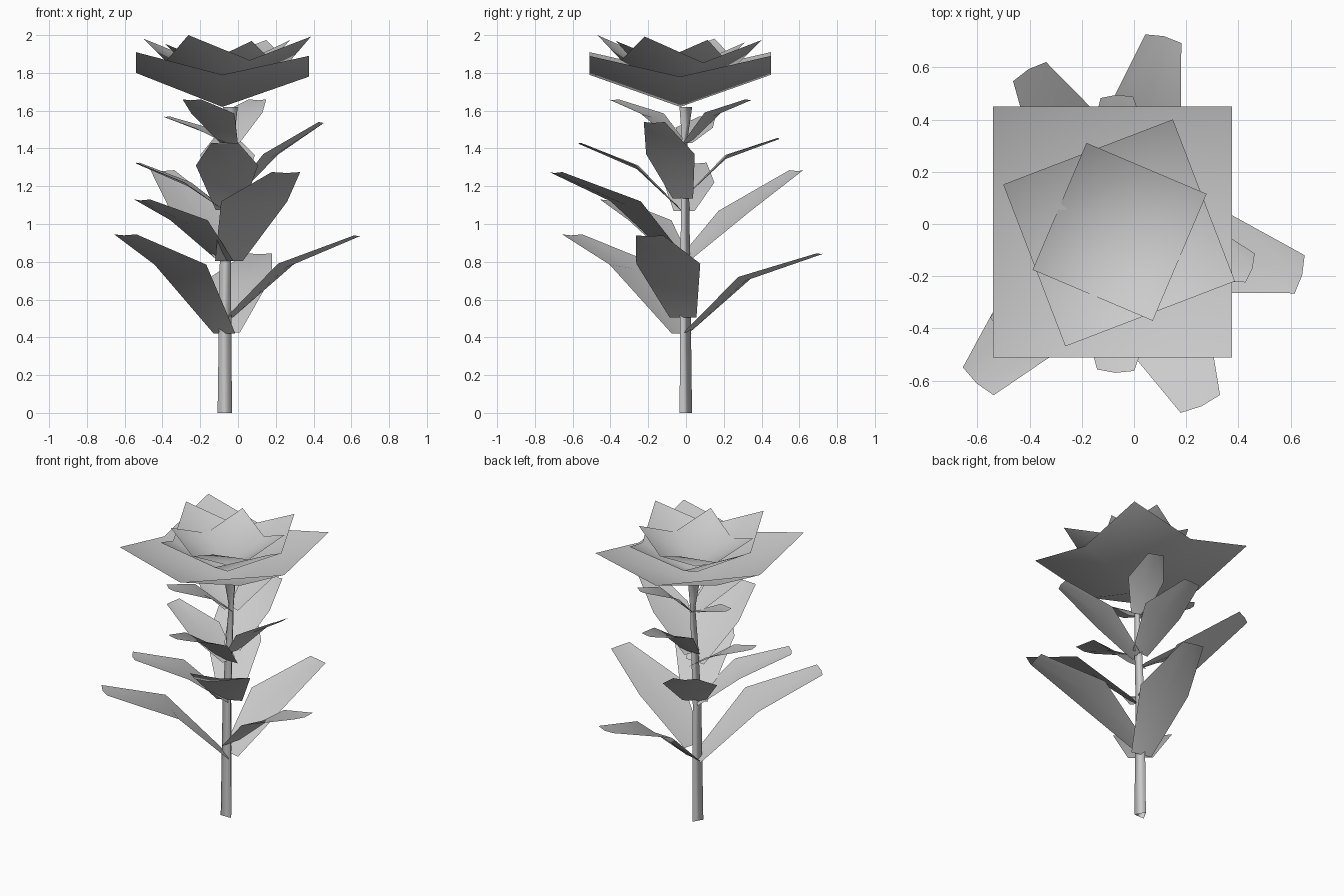
import bpy
from math import sin, cos, radians
from mathutils import Vector, Matrix

if "Cube" in bpy.data.objects:
    bpy.data.objects.remove(bpy.data.objects["Cube"])


def make(name, verts, faces):
    mesh = bpy.data.meshes.new(name)
    mesh.from_pydata([tuple(v) for v in verts], [], faces)
    mesh.polygons.foreach_set("use_smooth", [True] * len(faces))
    mesh.update()
    obj = bpy.data.objects.new(name, mesh)
    bpy.context.collection.objects.link(obj)
    return obj


# 2 x 2 quads on a 3 x 3 grid of points
GRID = [(r * 3 + c, r * 3 + c + 1, r * 3 + c + 4, r * 3 + c + 3)
        for r in range(2) for c in range(2)]


# Petal layer: cupped square sheet, lowest in the middle, highest at the corners, slightly tilted
def petals(name, x, y, half_x, half_y, turn, heights, tilt):
    spin = Matrix.Rotation(radians(turn), 3, 'Z')
    verts = []
    for j in (-1, 0, 1):
        for i in (-1, 0, 1):
            p = spin @ Vector((i * half_x, j * half_y, 0))
            p.z = heights[abs(i) + abs(j)] + p.x * tilt[0] + p.y * tilt[1]
            verts.append(p + Vector((x, y, 0)))
    make(name, verts, GRID)


# Leaf: rows at base, bend and tip across a shallow fold, growing from the stem
def leaf(name, base_z, bend_z, tip, width):
    tip = Vector(tip)
    base = Vector((-0.07 + 0.02 * base_z, -0.012, base_z))
    out = Vector((tip.x - base.x, tip.y - base.y, 0))
    bend = base + out * 0.46
    bend.z = bend_z
    out.normalize()
    base += out * 0.015
    tip += out * 0.01
    side = Vector((out.y, -out.x, 0)) * width / 2
    verts = []
    for p, w, fold in ((base, 0.42, 0), (bend, 1, 0.02), (tip, 0.43, 0.005)):
        nose = out * 0.01 if p is tip else Vector()
        verts += [p + side * w, p + nose - Vector((0, 0, fold)), p - side * w]
    make(name, verts, [f[::-1] for f in GRID])


# Stem: three-sided tapering tube that flares under the flower
rings = [(-0.07, 0, 0.044), (-0.067, 0.8, 0.034), (-0.05, 1.2, 0.028),
         (-0.038, 1.45, 0.02), (-0.04, 1.62, 0.045)]
angles = [radians(90 + 120 * i) for i in range(3)]
stem_verts = [(x + r * cos(a), r * sin(a) - 0.012, z) for x, z, r in rings for a in angles]
stem_faces = [(k + i, k + (i + 1) % 3, k + 3 + (i + 1) % 3, k + 3 + i)
              for k in range(0, 12, 3) for i in range(3)]
make("stem", stem_verts, stem_faces)

# Flower: three nested layers, each turned
petals("outer_petals", -0.083, -0.031, 0.458, 0.481, 0, (1.62, 1.79, 1.90), (-0.022, 0))
petals("middle_petals", -0.057, -0.034, 0.348, 0.332, 21, (1.69, 1.858, 1.987), (0, -0.03))
petals("inner_petals", -0.055, -0.03, 0.25, 0.264, -23, (1.73, 1.862, 1.965), (0.03, 0))

# Leaves in four tiers: base height, bend height, tip point, width
lowest = [(0.425, 0.72, (0.11, 0.70, 0.845), 0.33),
          (0.505, 0.79, (0.625, -0.19, 0.94), 0.35),
          (0.42, 0.785, (-0.59, -0.595, 0.945), 0.37)]
lower = [(0.805, 1.12, (0.25, -0.68, 1.275), 0.385),
         (0.805, 1.02, (-0.50, -0.40, 1.13), 0.30),
         (0.82, 1.07, (-0.395, 0.575, 1.285), 0.34)]
upper = [(1.07, 1.22, (-0.52, 0.05, 1.325), 0.27),
         (1.135, 1.37, (0.435, -0.165, 1.54), 0.27),
         (1.075, 1.31, (-0.07, -0.55, 1.43), 0.33),
         (1.15, 1.365, (-0.065, 0.475, 1.455), 0.29)]
top = [(1.43, 1.51, (-0.37, 0.11, 1.57), 0.21),
       (1.43, 1.585, (-0.24, -0.375, 1.66), 0.26),
       (1.43, 1.59, (0.10, 0.325, 1.66), 0.23)]
for tier, leaves in (("lowest", lowest), ("lower", lower), ("upper", upper), ("top", top)):
    for n, args in enumerate(leaves, 1):
        leaf(f"{tier}_leaf_{n}", *args)
